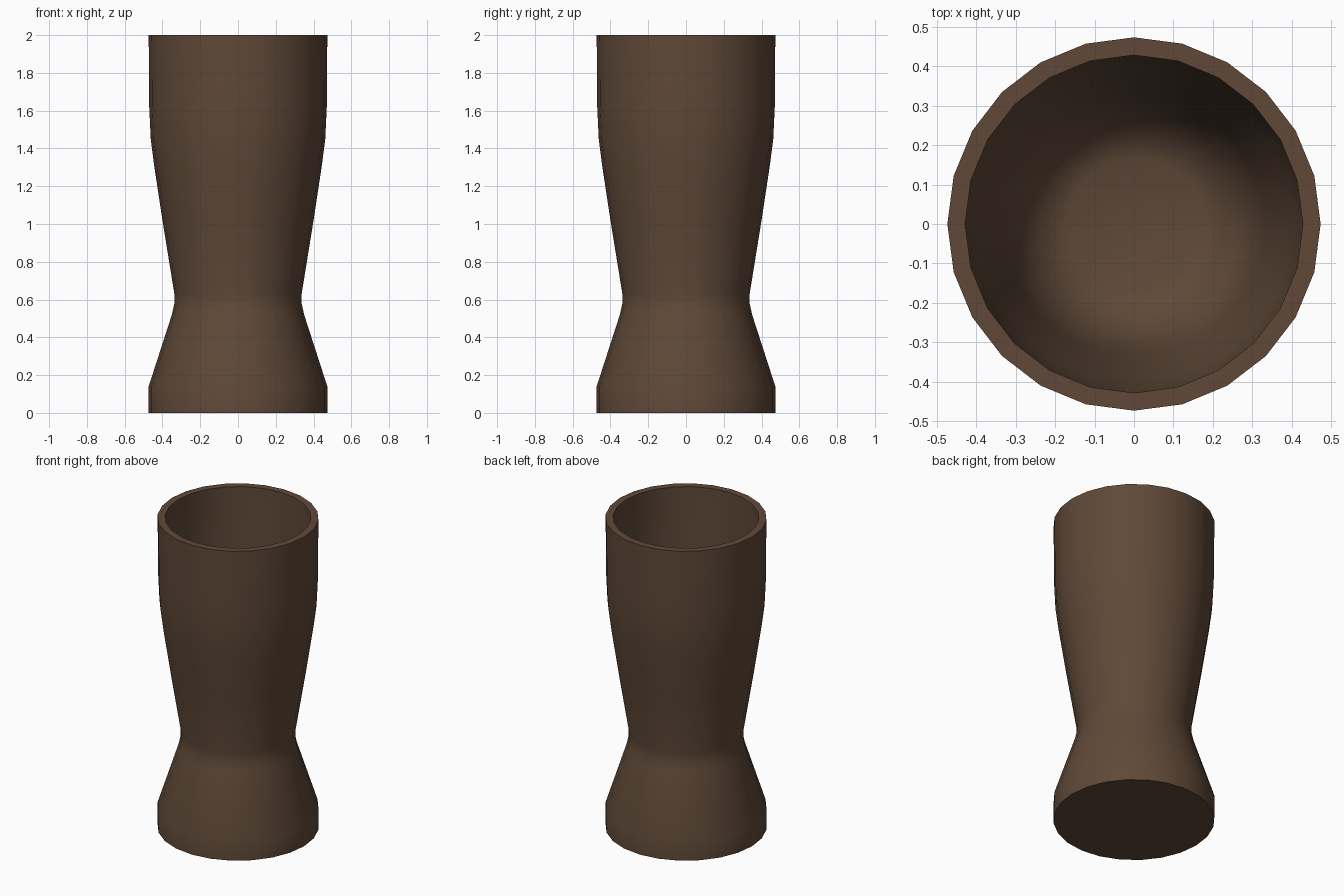
import bpy, bmesh, math

if "Cube" in bpy.data.objects:
    bpy.data.objects.remove(bpy.data.objects["Cube"])

SIDES = 24

# Cup profile: (radius, height), from outer foot up over the rim and down inside
profile = [
    (0.473, 0.0), (0.473, 0.14), (0.35, 0.52), (0.337, 0.58), (0.337, 0.63),
    (0.40, 1.02), (0.444, 1.31), (0.462, 1.45), (0.47, 1.62), (0.473, 2.0),
    (0.428, 2.0), (0.425, 1.62), (0.416, 1.45), (0.398, 1.31), (0.355, 1.02),
    (0.33, 0.86), (0.29, 0.66), (0.22, 0.58), (0.17, 0.56),
]


def lathe(name, points):
    bm = bmesh.new()
    rings = []
    for r, z in points:
        angles = [2 * math.pi * i / SIDES for i in range(SIDES)]
        rings.append([bm.verts.new((r * math.cos(a), r * math.sin(a), z)) for a in angles])
    for low, high in zip(rings, rings[1:]):
        for i in range(SIDES):
            j = (i + 1) % SIDES
            bm.faces.new((low[i], low[j], high[j], high[i]))
    # Close the underside and the inner floor
    bm.faces.new(rings[0][::-1])
    bm.faces.new(rings[-1])
    bmesh.ops.recalc_face_normals(bm, faces=bm.faces)
    mesh = bpy.data.meshes.new(name)
    bm.to_mesh(mesh)
    bm.free()
    obj = bpy.data.objects.new(name, mesh)
    bpy.context.collection.objects.link(obj)
    return obj


# Waisted wooden cup
cup = lathe("cup", profile)
wood = bpy.data.materials.new("dark_wood")
wood.diffuse_color = (0.115, 0.066, 0.039, 1)
wood.use_nodes = True
wood.node_tree.nodes["Principled BSDF"].inputs["Base Color"].default_value = wood.diffuse_color
cup.data.materials.append(wood)

bpy.context.view_layer.objects.active = cup
cup.select_set(True)
bpy.ops.object.shade_smooth_by_angle(angle=math.radians(35))
